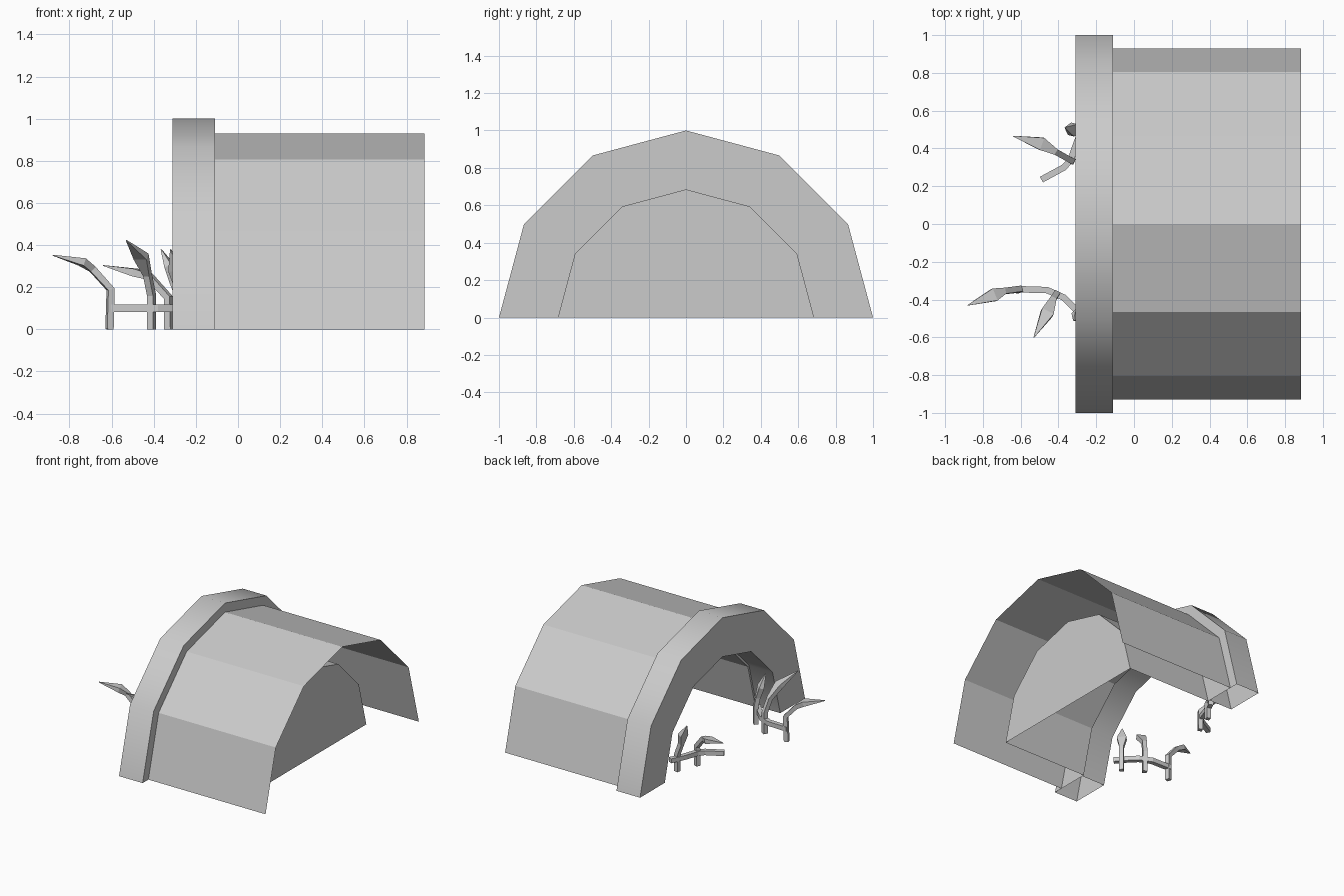
import bpy
import bmesh
from math import sin, cos, pi, radians
from mathutils import Vector

if "Cube" in bpy.data.objects:
    bpy.data.objects.remove(bpy.data.objects["Cube"], do_unlink=True)

GREY = bpy.data.materials.new("plain grey")
GREY.use_nodes = True
GREY.diffuse_color = (0.6, 0.6, 0.6, 1)
GREY.node_tree.nodes["Principled BSDF"].inputs["Base Color"].default_value = (0.6, 0.6, 0.6, 1)


def finish(name, bm, smooth=False):
    mesh = bpy.data.meshes.new(name)
    bm.to_mesh(mesh)
    bm.free()
    mesh.materials.append(GREY)
    obj = bpy.data.objects.new(name, mesh)
    bpy.context.collection.objects.link(obj)
    if smooth:
        bpy.ops.object.select_all(action="DESELECT")
        obj.select_set(True)
        bpy.context.view_layer.objects.active = obj
        bpy.ops.object.shade_smooth_by_angle(angle=radians(35))
    return obj


def arch(name, profile, cap=False, smooth=False):
    """Sweep (radius, x) points over a six-sided half circle."""
    bm = bmesh.new()
    rows = [[bm.verts.new((x, r * cos(pi * j / 6), r * sin(pi * j / 6)))
             for j in range(7)] for r, x in profile]
    for a, b in zip(rows, rows[1:]):
        for j in range(6):
            bm.faces.new((a[j], a[j + 1], b[j + 1], b[j]))
    if cap:
        bm.faces.new(rows[0][::-1])
    bmesh.ops.remove_doubles(bm, verts=bm.verts, dist=0.0001)
    return finish(name, bm, smooth)


def stem(name, points, sizes):
    """Sweep a box section along points; sizes are half (width, height)."""
    pts = [Vector(p) for p in points]
    bm = bmesh.new()
    heading = pts[-1] - pts[0]
    rings = []
    for i, p in enumerate(pts):
        tangent = (pts[min(i + 1, len(pts) - 1)] - pts[max(i - 1, 0)]).normalized()
        flat = tangent if tangent.xy.length > 0.3 else heading
        side = Vector((-flat.y, flat.x, 0)).normalized()
        up = tangent.cross(side)
        w, h = sizes[i]
        rings.append([bm.verts.new(p + side * w * s + up * h * t)
                      for s, t in ((-1, -1), (1, -1), (1, 1), (-1, 1))])
    for a, b in zip(rings, rings[1:]):
        for j in range(4):
            k = (j + 1) % 4
            bm.faces.new((a[j], a[k], b[k], b[j]))
    bm.faces.new(rings[0][::-1])
    bm.faces.new(rings[-1])
    bmesh.ops.recalc_face_normals(bm, faces=bm.faces)
    return finish(name, bm)


# Tunnel shells
FRONT, BACK = -0.31, -0.11
arch("outer_hood", [(0.93, BACK), (0.93, 0.885)])
arch("entrance_rim", [(0.7, BACK), (0.7, FRONT), (1, FRONT), (1, BACK), (0.685, BACK)], smooth=True)
arch("inner_tunnel", [(0.685, 0.61), (0.685, BACK)], cap=True)

# Creeping runners beside the entrance
RUNNERS = {
    "front": [(-0.25, -0.52), (-0.31, -0.45), (-0.37, -0.39), (-0.46, -0.35), (-0.62, -0.345)],
    "back": [(-0.25, 0.55), (-0.30, 0.44), (-0.335, 0.34), (-0.37, 0.30), (-0.49, 0.235)],
}
for side, path in RUNNERS.items():
    stem(side + "_runner", [(x, y, 0.1) for x, y in path], [(0.017, 0.017)] * 5)

# Sprouts: foot, top of stalk, leaf base, leaf middle, leaf tip
SPROUTS = {
    "front_outer": [(-0.61, -0.35, 0), (-0.605, -0.345, 0.19), (-0.69, -0.355, 0.285),
                    (-0.74, -0.375, 0.32), (-0.88, -0.43, 0.352)],
    "front_middle": [(-0.41, -0.37, 0), (-0.41, -0.37, 0.16), (-0.43, -0.40, 0.26),
                     (-0.46, -0.47, 0.345), (-0.53, -0.60, 0.422)],
    "front_inner": [(-0.27, -0.46, 0), (-0.27, -0.46, 0.13), (-0.28, -0.47, 0.2),
                    (-0.295, -0.485, 0.28), (-0.32, -0.51, 0.38)],
    "back_outer": [(-0.33, 0.335, 0), (-0.33, 0.335, 0.15), (-0.42, 0.385, 0.25),
                   (-0.49, 0.425, 0.27), (-0.64, 0.465, 0.303)],
    "back_inner": [(-0.27, 0.49, 0), (-0.27, 0.49, 0.13), (-0.305, 0.495, 0.22),
                   (-0.325, 0.50, 0.3), (-0.365, 0.51, 0.38)],
}
STALK = [(0.016, 0.016)] * 3
for name, path in SPROUTS.items():
    stem(name + "_sprout", path, STALK + [(0.034, 0.018), (0.002, 0.002)])
